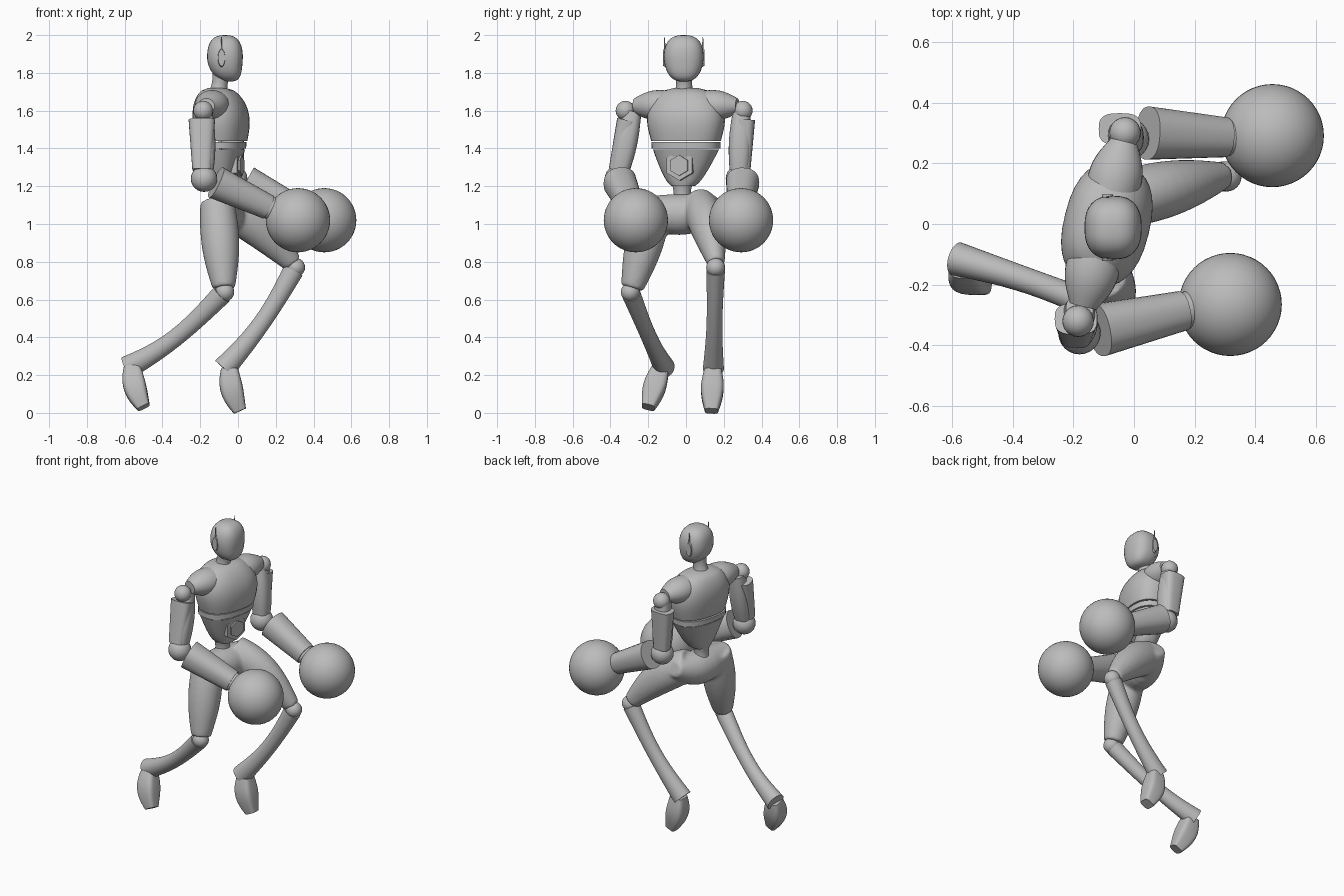
import bpy, bmesh, math
from mathutils import Vector, Matrix

cube = bpy.data.objects.get("Cube")
if cube:
    bpy.data.objects.remove(cube)

TONE = (0.5, 0.5, 0.5, 1)
GREY = bpy.data.materials.new("plain grey")
GREY.use_nodes = True
GREY.diffuse_color = TONE
GREY.node_tree.nodes["Principled BSDF"].inputs["Base Color"].default_value = TONE

# The torso and arms are turned slightly about the vertical axis
YAW = math.radians(-14)
FORWARD = Vector((math.cos(YAW), math.sin(YAW), 0))
LEFT = Vector((-math.sin(YAW), math.cos(YAW), 0))
UP = Vector((0, 0, 1))
ACROSS = Vector((0, 1, 0))


def finish(name, bm):
    """Turn a bmesh into a smooth-shaded grey object with crisp edges."""
    bmesh.ops.recalc_face_normals(bm, faces=bm.faces[:])
    mesh = bpy.data.meshes.new(name)
    bm.to_mesh(mesh)
    bm.free()
    mesh.materials.append(GREY)
    part = bpy.data.objects.new(name, mesh)
    bpy.context.collection.objects.link(part)
    bpy.ops.object.select_all(action='DESELECT')
    part.select_set(True)
    bpy.context.view_layer.objects.active = part
    bpy.ops.object.shade_smooth_by_angle(angle=math.radians(40))
    return part


def loft(bm, ring, side, steps=12, sides=32, power=2.0, axis=None):
    """Skin cross-sections; ring(t) gives centre, radius along side, radius across."""
    sections = [ring(i / steps) for i in range(steps + 1)]
    loops = []
    for i, (centre, wide, deep) in enumerate(sections):
        before, after = sections[max(i - 1, 0)][0], sections[min(i + 1, steps)][0]
        along = axis or (after - before).normalized()
        u = (side - along * side.dot(along)).normalized()
        v = along.cross(u)
        loop = []
        for k in range(sides):
            angle = math.tau * k / sides
            c, s = math.cos(angle), math.sin(angle)
            c = math.copysign(abs(c) ** (2 / power), c)
            s = math.copysign(abs(s) ** (2 / power), s)
            loop.append(bm.verts.new(centre + u * c * wide + v * s * deep))
        loops.append(loop)
    for low, high in zip(loops, loops[1:]):
        for k in range(sides):
            j = (k + 1) % sides
            bm.faces.new((low[k], low[j], high[j], high[k]))
    bm.faces.new(loops[0])
    bm.faces.new(loops[-1])


def limb(bm, a, b, start, end, swell=0.0, bend=(0, 0, 0), flat=1.0, side=ACROSS, **shape):
    """A bowed, tapered limb from a to b; flat scales its radius along side."""
    a, b, bend = Vector(a), Vector(b), Vector(bend)

    def ring(t):
        bulge = math.sin(math.pi * t)
        radius = start + (end - start) * t + swell * bulge
        return a.lerp(b, t) + bend * bulge, radius * flat, radius
    loft(bm, ring, side, **shape)


def make(name, builder, *args, **kwargs):
    bm = bmesh.new()
    builder(bm, *args, **kwargs)
    return finish(name, bm)


def ball(name, centre, radius, segments=24):
    make(name, bmesh.ops.create_uvsphere, u_segments=segments, v_segments=segments // 2,
         radius=radius, matrix=Matrix.Translation(centre))


# Torso: rounded chest, narrow band, tapering abdomen and waist
def chest_ring(t):
    rounding = 0.35 + 0.65 * math.sqrt(1 - t ** 4)
    width = (0.185 + 0.025 * math.sin(math.pi * t)) * rounding
    return Vector((-0.085 - 0.025 * t * t, 0, 1.44 + 0.28 * t)), width, width * 0.68


def abdomen_ring(t):
    width = 0.06 + 0.115 * t ** 0.7
    return Vector((-0.09, -0.015 * (1 - t), 1.2 + 0.195 * t)), width, 0.06 + 0.06 * t


torso = dict(side=LEFT, power=2.4, axis=UP)
make("chest", loft, chest_ring, steps=20, **torso)
make("rib_band", limb, (-0.09, 0, 1.4), (-0.09, 0, 1.434), 0.125, 0.126, flat=1.46, steps=1, **torso)
make("abdomen", loft, abdomen_ring, **torso)
make("waist", limb, (-0.1, -0.02, 1.06), (-0.1, -0.02, 1.23), 0.07, 0.06, swell=-0.02, side=LEFT)

# Hexagonal belly plate with a raised centre
belly = Vector((-0.09, -0.01, 1.31))
for name, size, depth in (("belly_plate", 0.08, 0.105), ("belly_plate_centre", 0.055, 0.115)):
    make(name, limb, belly + FORWARD * 0.06, belly + FORWARD * depth, size, size,
         side=UP, sides=6, steps=1)


# Head: rounded shell with a narrower jaw set forward
def head_ring(t):
    s = math.sin((t - 0.5) * math.pi * 0.98)
    rounding = (1 - abs(s) ** 2.6) ** (1 / 2.6)
    jaw = max(0, -s)
    width = 0.105 * rounding * (1 - 0.12 * jaw)
    return Vector((-0.069 + 0.025 * jaw * jaw, -0.012, 1.877 + 0.123 * s)), width, width * 0.9


make("head", loft, head_ring, ACROSS, steps=20, power=2.5, axis=UP)
make("neck", limb, (-0.11, -0.01, 1.68), (-0.085, -0.01, 1.8), 0.055, 0.05, swell=-0.01, axis=UP)
make("visor", limb, (-0.064, -0.012, 1.82), (-0.064, -0.012, 1.93), 0.076, 0.076, swell=0.006,
     flat=1.2, power=3.2, axis=UP)


def arm(label, s):
    def joint(x, y, z, out):
        return Vector((x, y, z)) + LEFT * (s * out)

    # Shoulder and upper arm with an outer shell
    inner, cap = joint(-0.1, 0, 1.63, 0.1), joint(-0.1, 0, 1.625, 0.28)
    make(label + "_shoulder_cap", limb, inner, cap, 0.085, 0.045, swell=0.02, side=UP, flat=0.9)
    ball(label + "_shoulder_joint", joint(-0.107, -0.01, 1.6, 0.32), 0.052)
    top, elbow = joint(-0.107, 0, 1.55, 0.3), joint(-0.1, -0.04, 1.24, 0.33)
    make(label + "_upper_arm", limb, top.lerp(elbow, -0.15), elbow, 0.045, 0.045, swell=0.015, power=2.5)
    shell = Vector((-0.012, s * 0.022, 0))
    make(label + "_arm_shell", limb, top + shell, top.lerp(elbow, 0.85) + shell, 0.07, 0.05,
         flat=0.75, power=3)
    # Forearm flaring into the round fist
    ball(label + "_elbow", elbow, 0.07)
    fore, wrist = joint(-0.035, -0.025, 1.22, 0.335), joint(0.23, 0, 1.09, 0.295)
    fist = joint(0.387, 0.013, 1.02, 0.287)
    make(label + "_forearm", limb, fore, wrist, 0.088, 0.066, power=2.3)
    make(label + "_wrist", limb, wrist.lerp(fist, -0.1), fist, 0.06, 0.16, swell=-0.03)
    ball(label + "_round_fist", fist, 0.17, segments=48)


# Both sides: arms, ear pads and antennas
for label, s in (("left", 1), ("right", -1)):
    arm(label, s)
    ear = Vector((-0.087, -0.012 + s * 0.085, 1.88))
    make(label + "_ear_pad", limb, ear, ear + ACROSS * (s * 0.025), 0.022, 0.018, flat=2.4, side=UP)
    root = ear + ACROSS * (s * 0.016)
    make(label + "_antenna", limb, root, root + UP * 0.11, 0.006, 0.002, sides=6)

# Hips and thighs fused into one smooth body
bm = bmesh.new()
limb(bm, (-0.12, -0.25, 1.1), (-0.04, 0.18, 1.1), 0.05, 0.05, swell=0.06, bend=(0, 0, -0.05))
limb(bm, (-0.11, -0.16, 1.12), (-0.075, -0.285, 0.66), 0.09, 0.06, swell=0.025)
limb(bm, (-0.08, 0.07, 1.1), (0.29, 0.16, 0.79), 0.1, 0.052, swell=0.03, bend=(0, 0, 0.04), flat=0.88)
body = finish("hips_and_thighs", bm)
remesh = body.modifiers.new("fuse", 'REMESH')
remesh.mode = 'VOXEL'
remesh.voxel_size = 0.01
remesh.use_smooth_shade = True
soften = body.modifiers.new("soften", 'SMOOTH')
soften.iterations = 10


# Lower legs: ball knee, slim bowed shin and hanging foot
def lower_leg(label, knee, ankle, heel, toe, bend):
    knee = Vector(knee)
    ball(label + "_knee", knee, 0.05)
    make(label + "_shin", limb, knee.lerp(Vector(ankle), 0.03), ankle, 0.055, 0.062,
         swell=-0.012, bend=bend, flat=0.9)
    make(label + "_foot", limb, heel, toe, 0.045, 0.035, swell=0.02, bend=(-0.015, 0, 0), power=4)


lower_leg("right", (-0.07, -0.295, 0.64), (-0.585, -0.115, 0.24),
          (-0.56, -0.135, 0.24), (-0.5, -0.2, 0.03), bend=(0, 0.01, -0.04))
lower_leg("left", (0.305, 0.157, 0.77), (-0.075, 0.145, 0.235),
          (-0.045, 0.143, 0.235), (0.01, 0.135, 0.01), bend=(0.015, 0, -0.02))
